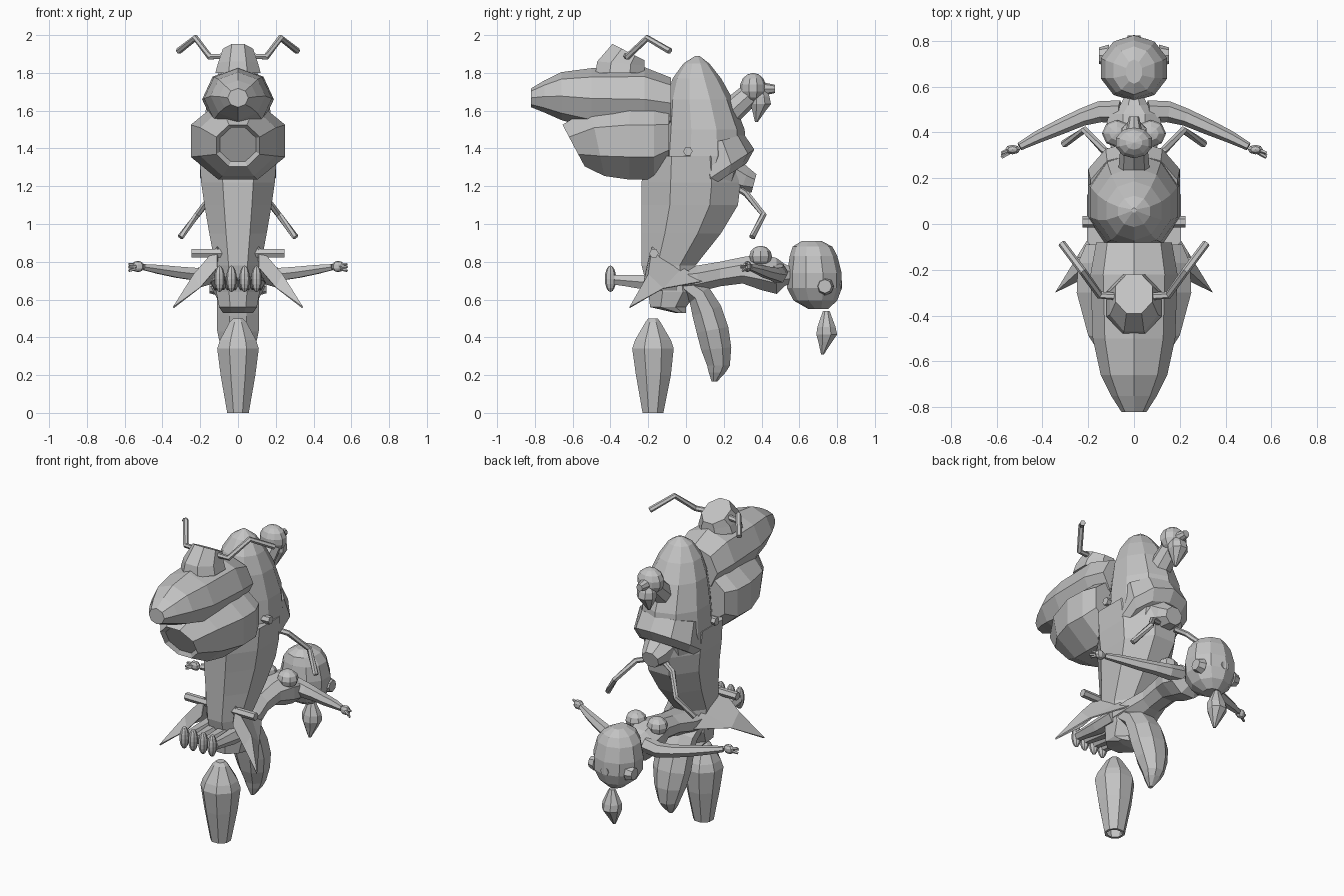
import bpy, bmesh, math
from mathutils import Vector, Matrix

grey = bpy.data.materials.new("plain_grey")
grey.diffuse_color = (0.55, 0.55, 0.55, 1)


def finish(name, bm):
    bmesh.ops.recalc_face_normals(bm, faces=bm.faces)
    me = bpy.data.meshes.new(name)
    bm.to_mesh(me)
    bm.free()
    me.materials.append(grey)
    ob = bpy.data.objects.new(name, me)
    bpy.context.collection.objects.link(ob)
    return ob


def skin(bm, rings, caps=(True, True)):
    rv = [[bm.verts.new(p) for p in r] for r in rings]
    n = len(rv[0])
    for a, b in zip(rv, rv[1:]):
        for i in range(n):
            j = (i + 1) % n
            bm.faces.new((a[i], a[j], b[j], b[i]))
    if caps[0]:
        bm.faces.new(rv[0])
    if caps[1]:
        bm.faces.new(rv[-1])


def loft(name, secs, n=8, caps=(True, True), half=0.5):
    """sections (y, z, half width, half depth, tilt); tilt 0 = level, 90 = upright"""
    bm = bmesh.new()
    k = 1 / math.cos(math.pi / n) if half else 1
    rings = []
    for y, z, rx, rd, t in secs:
        c, s = math.cos(math.radians(t)), math.sin(math.radians(t))
        ring = []
        for i in range(n):
            a = 2 * math.pi * (i + half) / n
            u, d = rx * k * math.cos(a), rd * k * math.sin(a)
            ring.append((u, y + d * c, z + d * s))
        rings.append(ring)
    skin(bm, rings, caps)
    return finish(name, bm)


def stack(name, secs, n=8, caps=(True, True)):
    """level sections (z, y front, y back, half width)"""
    return loft(name, [((a + b) / 2, z, w, (b - a) / 2, 0) for z, a, b, w in secs], n, caps)


def tube(name, pts, radii, n=6, mirror=True):
    bm = bmesh.new()
    for side in ((1, -1) if mirror else (1,)):
        ps = [Vector((p[0] * side, p[1], p[2])) for p in pts]
        rings = []
        for i, p in enumerate(ps):
            d = (ps[min(i + 1, len(ps) - 1)] - ps[max(i - 1, 0)]).normalized()
            up = Vector((0, 0, 1)) if abs(d.z) < 0.9 else Vector((0, 1, 0))
            u = d.cross(up).normalized()
            v = u.cross(d)
            r = radii[i] if isinstance(radii, (list, tuple)) else radii
            rings.append([p + (u * math.cos(2 * math.pi * k / n) + v * math.sin(2 * math.pi * k / n)) * r
                          for k in range(n)])
        skin(bm, rings)
    return finish(name, bm)


def ball(name, centres, size, u=10, v=7):
    bm = bmesh.new()
    for c in centres:
        m = Matrix.Translation(c) @ Matrix.Diagonal((*size, 1))
        bmesh.ops.create_uvsphere(bm, u_segments=u, v_segments=v, radius=1, matrix=m)
    return finish(name, bm)


# front fairing: upper nose and lower lamp housing
loft("upper_fairing", [(-0.82, 1.668, 0.055, 0.05, 90), (-0.75, 1.675, 0.10, 0.085, 90),
                       (-0.66, 1.677, 0.145, 0.127, 90), (-0.50, 1.665, 0.18, 0.16, 90),
                       (-0.22, 1.66, 0.19, 0.17, 90), (-0.08, 1.64, 0.165, 0.135, 90)], half=0)
loft("lower_lamp_housing", [(-0.575, 1.42, 0.095, 0.10, 118), (-0.595, 1.415, 0.115, 0.125, 118),
                            (-0.47, 1.435, 0.20, 0.185, 102), (-0.30, 1.44, 0.25, 0.205, 90),
                            (-0.17, 1.44, 0.245, 0.205, 90), (-0.09, 1.46, 0.21, 0.165, 90)])
loft("bar_neck", [(-0.35, 1.80, 0.12, 0.13, 0), (-0.345, 1.85, 0.105, 0.125, -5),
                  (-0.305, 1.91, 0.08, 0.095, -27)])

# front handlebars and rear handles
tube("front_handlebars", [(0.03, -0.32, 1.89), (0.15, -0.31, 1.885), (0.225, -0.205, 1.985),
                          (0.315, -0.085, 1.915)], 0.017)
tube("rear_handles", [(0.06, 0.29, 1.18), (0.13, 0.32, 1.16), (0.215, 0.41, 1.05),
                      (0.305, 0.35, 0.93)], 0.017)
loft("rear_stem", [(0.22, 1.27, 0.11, 0.10, 65), (0.31, 1.23, 0.08, 0.07, 70),
                   (0.36, 1.215, 0.055, 0.05, 75)])

# long pointed seat and tapered frame
stack("seat", [(1.89, 0.05, 0.07, 0.01), (1.85, -0.01, 0.12, 0.07), (1.77, -0.065, 0.18, 0.12),
               (1.66, -0.095, 0.24, 0.16), (1.50, -0.11, 0.30, 0.19), (1.36, -0.12, 0.31, 0.20),
               (1.22, -0.14, 0.27, 0.19)], 10)
loft("seat_hem", [(0.14, 1.43, 0.19, 0.165, 15), (0.185, 1.28, 0.20, 0.20, 33),
                  (0.18, 1.23, 0.17, 0.16, 33)], 10)
stack("frame", [(1.36, -0.22, 0.27, 0.205), (1.22, -0.235, 0.29, 0.195), (1.10, -0.235, 0.275, 0.178),
                (0.95, -0.235, 0.185, 0.152), (0.78, -0.235, 0.05, 0.12), (0.64, -0.20, 0.06, 0.115),
                (0.56, -0.19, 0.0, 0.10), (0.53, -0.06, 0.0, 0.08)])

# side pegs
tube("upper_pegs", [(0.17, 0.01, 1.385), (0.225, 0.01, 1.385)], 0.025)
tube("lower_pegs", [(0.08, -0.17, 0.845), (0.245, -0.17, 0.845)], 0.025)

# front wheel pod, open at the bottom
stack("wheel_pod", [(0.0, -0.215, -0.135, 0.042), (0.0, -0.23, -0.12, 0.057), (0.20, -0.265, -0.08, 0.092),
                    (0.34, -0.285, -0.065, 0.11), (0.385, -0.27, -0.08, 0.096), (0.48, -0.215, -0.135, 0.045),
                    (0.50, -0.20, -0.15, 0.025)], caps=(False, True))

# tail curving down from the saddle
loft("tail", [(-0.13, 0.74, 0.10, 0.05, 80), (-0.02, 0.69, 0.11, 0.05, 65), (0.07, 0.625, 0.11, 0.065, 40),
              (0.11, 0.54, 0.11, 0.08, 20), (0.14, 0.44, 0.11, 0.085, 10), (0.16, 0.34, 0.09, 0.08, 5),
              (0.172, 0.25, 0.06, 0.06, 0), (0.165, 0.215, 0.045, 0.045, 0), (0.15, 0.165, 0.012, 0.014, 0)])

# thin side wings
bm = bmesh.new()
for s in (1, -1):
    P = [bm.verts.new((x * s, y, z)) for x, y, z in (
        (0.11, -0.18, 0.88), (0.235, -0.2, 0.735), (0.345, -0.3, 0.56), (0.2, -0.23, 0.665),
        (0.11, -0.21, 0.77), (0.235, -0.12, 0.66), (0.10, 0.10, 0.70), (0.10, -0.02, 0.77))]
    for f in ((0, 1, 3, 4), (1, 2, 3), (1, 5, 2), (0, 7, 5, 1), (7, 6, 5)):
        bm.faces.new([P[i] for i in f])
wings = finish("wings", bm)
mod = wings.modifiers.new("thickness", 'SOLIDIFY')
mod.thickness = 0.008

# reclining figure: torso, chest, limbs
loft("torso", [(0.57, 0.73, 0.035, 0.035, 90), (0.52, 0.73, 0.06, 0.06, 90), (0.48, 0.725, 0.115, 0.095, 90),
               (0.40, 0.745, 0.12, 0.095, 90), (0.30, 0.755, 0.09, 0.07, 90), (0.18, 0.735, 0.085, 0.065, 90),
               (0.06, 0.71, 0.115, 0.07, 90), (-0.06, 0.70, 0.12, 0.065, 90), (-0.18, 0.70, 0.09, 0.04, 90)])
ball("chest", [(0.075, 0.395, 0.83), (-0.075, 0.395, 0.83)], (0.065, 0.06, 0.055), 8, 6)
tube("arms", [(0.06, 0.49, 0.745), (0.15, 0.49, 0.73), (0.23, 0.465, 0.735), (0.32, 0.425, 0.745),
              (0.42, 0.38, 0.76), (0.50, 0.338, 0.772)], [0.05, 0.046, 0.038, 0.034, 0.027, 0.018])
ball("palms", [(0.53, 0.325, 0.775), (-0.53, 0.325, 0.775)], (0.035, 0.022, 0.03), 8, 5)
for i, (dy, dz) in enumerate(((-0.02, 0.0), (0.0, 0.015), (-0.01, -0.02))):
    tube("finger_%d" % (i + 1), [(0.54, 0.325 + dy / 2, 0.775 + dz / 2), (0.578, 0.31 + dy, 0.772 + dz)],
         [0.011, 0.007], 5)
for i, x in enumerate((0.035, 0.098)):
    tube("legs_%d" % (i + 1), [(x, -0.05, 0.69), (x, -0.2, 0.69), (x, -0.32, 0.70), (x, -0.38, 0.705)],
         [0.05, 0.046, 0.034, 0.03])
    ball("feet_%d" % (i + 1), [(x, -0.40, 0.71), (-x, -0.40, 0.71)], (0.028, 0.03, 0.07), 8, 8)


# head with ear discs, rear knob and hanging teardrop, used large and small
def teardrop(tag, y, top, mid, low, r):
    stack(tag, [(top, y - 0.02, y + 0.015, 0.018), (mid + 0.015, y - r * 0.9, y + r * 0.85, r),
                (mid - 0.025, y - r, y + r, r), ((mid + low) / 2, y - r * 0.8, y + r * 0.5, r * 0.7),
                (low, y - 0.03, y - 0.015, 0.008)])


loft("figure_head", [(0.70, 0.55, 0.05, 0.05, 0), (0.685, 0.595, 0.105, 0.11, 0), (0.68, 0.66, 0.14, 0.138, 0),
                     (0.68, 0.74, 0.145, 0.137, 0), (0.675, 0.83, 0.125, 0.12, 0), (0.67, 0.88, 0.09, 0.10, 0),
                     (0.665, 0.91, 0.035, 0.05, 0)], 10)
tube("figure_ears", [(0.11, 0.735, 0.67), (0.152, 0.735, 0.67)], [0.048, 0.036], 8)
tube("figure_knob", [(0, 0.76, 0.68), (0, 0.822, 0.68)], 0.028, 8, False)
teardrop("figure_teardrop", 0.745, 0.54, 0.44, 0.31, 0.055)

ball("tail_lamp", [(0, 0.355, 1.72)], (0.085, 0.07, 0.08))
tube("tail_lamp_knob", [(0, 0.41, 1.715), (0, 0.47, 1.715)], [0.035, 0.022], 8, False)
teardrop("tail_lamp_teardrop", 0.395, 1.74, 1.66, 1.54, 0.055)
tube("tail_lamp_arm", [(0, 0.22, 1.58), (0, 0.33, 1.68)], [0.07, 0.06], 8, False)
